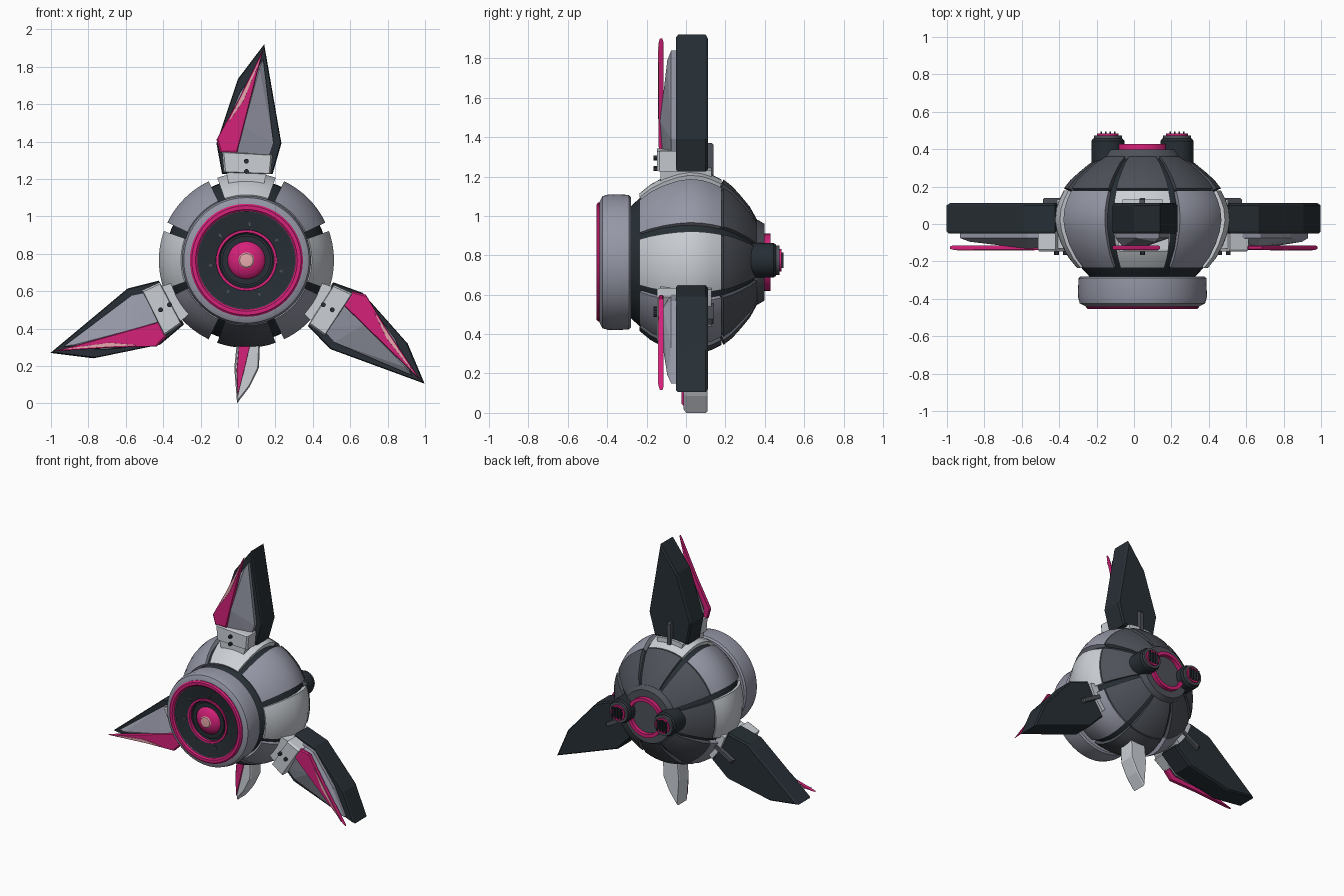
import bpy, bmesh, math
from mathutils import Matrix, Vector

if "Cube" in bpy.data.objects:
    bpy.data.objects.remove(bpy.data.objects["Cube"])

CENTRE = Vector((0.045, 0, 0.765))


def material(name, rgb):
    m = bpy.data.materials.new(name)
    m.diffuse_color = (*rgb, 1)
    m.use_nodes = True
    m.node_tree.nodes["Principled BSDF"].inputs["Base Color"].default_value = m.diffuse_color
    return m


BLACK = material("charcoal", (0.020, 0.028, 0.035))
GREY = material("slate_grey", (0.075, 0.083, 0.10))
LILAC = material("lilac_grey", (0.30, 0.31, 0.38))
LIGHT = material("light_grey", (0.60, 0.63, 0.67))
PINK = material("magenta", (0.66, 0.015, 0.19))
PALE = material("pale_pink", (0.80, 0.40, 0.42))


def finish(name, bm, mat, turn=0, smooth=False):
    """Turn counter-clockwise (seen from the front) about the body axis and link."""
    bmesh.ops.recalc_face_normals(bm, faces=bm.faces)
    bm.transform(Matrix.Rotation(math.radians(-turn), 4, 'Y'))
    me = bpy.data.meshes.new(name)
    bm.to_mesh(me)
    bm.free()
    ob = bpy.data.objects.new(name, me)
    ob.location = CENTRE
    me.materials.append(mat)
    bpy.context.collection.objects.link(ob)
    if smooth:
        bpy.ops.object.select_all(action='DESELECT')
        ob.select_set(True)
        bpy.context.view_layer.objects.active = ob
        bpy.ops.object.shade_smooth_by_angle(angle=math.radians(30))
    return ob


def lathe(name, profile, mat, a0=0, a1=360, steps=64, at=(0, 0), turn=0):
    """Revolve a closed (radius, y) profile around the y axis."""
    bm = bmesh.new()
    full = a1 - a0 >= 360
    rings = []
    for i in range(steps if full else steps + 1):
        a = math.radians(a0 + (a1 - a0) * i / steps)
        rings.append([bm.verts.new((at[0] + r * math.cos(a), y, at[1] + r * math.sin(a)))
                      for r, y in profile])
    n = len(profile)
    for i in range(steps):
        p, q = rings[i], rings[(i + 1) % len(rings)]
        for j in range(n):
            k = (j + 1) % n
            if profile[j][0] == 0 and profile[k][0] == 0:
                continue
            bm.faces.new((p[j], p[k], q[k], q[j]))
    if not full:
        bm.faces.new(rings[0])
        bm.faces.new(rings[-1])
    bmesh.ops.remove_doubles(bm, verts=bm.verts, dist=1e-5)
    return finish(name, bm, mat, turn, True)


def ring(name, r0, r1, y0, y1, mat, **kw):
    return lathe(name, [(r0, y0), (r1, y0), (r1, y1), (r0, y1)], mat, **kw)


def slab(name, outline, layers, mat, turn=0):
    """Stack an (x, z) outline at several (y, scale) layers."""
    bm = bmesh.new()
    mx = sum(p[0] for p in outline) / len(outline)
    mz = sum(p[1] for p in outline) / len(outline)
    loops = [[bm.verts.new((mx + (x - mx) * s - CENTRE.x, y, mz + (z - mz) * s - CENTRE.z))
              for x, z in outline] for y, s in layers]
    n = len(outline)
    for a, b in zip(loops, loops[1:]):
        for j in range(n):
            bm.faces.new((a[j], a[(j + 1) % n], b[(j + 1) % n], b[j]))
    bm.faces.new(loops[0])
    bm.faces.new(loops[-1])
    return finish(name, bm, mat, turn)


def hull(name, points, mat, turn=0):
    bm = bmesh.new()
    for p in points:
        bm.verts.new(Vector(p) - CENTRE)
    bmesh.ops.convex_hull(bm, input=bm.verts)
    return finish(name, bm, mat, turn)


def shell(profile, thick):
    """Close an open profile by an inner copy moved towards the body centre."""
    inner = [(r * (1 - thick / math.hypot(r, y)), y * (1 - thick / math.hypot(r, y)))
             for r, y in profile]
    return profile + inner[::-1]


# Dark core and the two bands of armour panels
lathe("core", [(0, -0.30), (0.27, -0.295), (0.335, -0.225), (0.40, -0.13), (0.432, -0.03),
               (0.435, 0.04), (0.42, 0.11), (0.385, 0.19), (0.33, 0.255), (0.26, 0.32),
               (0.18, 0.365), (0, 0.375)], BLACK)
FRONT = [(0.35, -0.235), (0.395, -0.18), (0.433, -0.11), (0.458, -0.04), (0.468, 0.02),
         (0.462, 0.08), (0.445, 0.13), (0.42, 0.18)]
BACK = [(0.42, 0.19), (0.385, 0.235), (0.335, 0.28), (0.28, 0.325), (0.19, 0.375)]
COLOURS = [LIGHT, LILAC, LIGHT, LILAC, LIGHT, LILAC, GREY, LILAC]
for i, mat in enumerate(COLOURS):
    a = i * 45
    lathe(f"side_panel_{i}", shell(FRONT, 0.06), mat, a - 19.5, a + 19.5, 10)
    lathe(f"rear_panel_{i}", shell(BACK, 0.04), GREY, a - 19.5, a + 19.5, 10)

# Eye housing, dish, lens
lathe("eye_housing", [(0, -0.28), (0.33, -0.28), (0.342, -0.29), (0.345, -0.39), (0.335, -0.425),
                      (0.305, -0.44), (0.26, -0.44), (0.26, -0.40), (0, -0.39)], LILAC, steps=80)
lathe("eye_outer_ring", [(0.262, -0.42), (0.302, -0.42), (0.302, -0.446), (0.292, -0.455),
                         (0.272, -0.455), (0.262, -0.446)], PINK, steps=80)
lathe("eye_dish", [(0, -0.38), (0.268, -0.38), (0.268, -0.435), (0.165, -0.42), (0.14, -0.40),
                   (0, -0.40)], BLACK)
ring("eye_inner_ring", 0.148, 0.163, -0.40, -0.428, PINK)
ring("eye_lens_collar", 0.10, 0.13, -0.39, -0.415, BLACK)
lathe("eye_lens", [(0, -0.39)] + [(0.107 * math.cos(t * math.pi / 16),
                                   -0.39 - 0.06 * math.sin(t * math.pi / 16))
                                  for t in range(8)] + [(0, -0.45)], PINK, steps=40)
lathe("eye_glint", [(0, -0.445), (0.045, -0.442), (0.036, -0.451), (0, -0.454)], PALE, steps=32)
for i in range(7):
    t = 188 + i * 360 / 7
    ring(f"eye_tick_{i}", 0.178, 0.202, -0.42, -0.431, GREY, a0=t - 1.6, a1=t + 1.6, steps=1)

# Rear cap and paired thrusters
lathe("rear_cap", [(0, 0.33), (0.215, 0.33), (0.215, 0.365), (0.195, 0.398), (0, 0.398)], GREY)
ring("rear_ring", 0.12, 0.145, 0.39, 0.428, PINK)
for side, sx in (("left", -0.185), ("right", 0.185)):
    at = (sx, 0.01)
    lathe(f"thruster_{side}", [(0, 0.24), (0.088, 0.24), (0.088, 0.445), (0.078, 0.458),
                               (0.05, 0.458), (0.05, 0.43), (0, 0.43)], BLACK, steps=32, at=at)
    ring(f"thruster_lip_{side}", 0.052, 0.075, 0.45, 0.474, GREY, steps=32, at=at)
    ring(f"thruster_ring_{side}", 0.045, 0.058, 0.44, 0.484, PINK, steps=32, at=at)
    for k in range(4):
        x = CENTRE.x + sx - 0.036 + 0.024 * k
        slab(f"thruster_vane_{side}_{k}",
             [(x - .004, .735), (x + .004, .735), (x + .004, .815), (x - .004, .815)],
             [(0.42, 1), (0.495, 1)], BLACK)

# Three wings, each the same assembly turned around the body
BLADE = [(0.14, 1.92), (0.0, 1.735), (-0.115, 1.39), (-0.085, 1.225), (0.185, 1.225), (0.232, 1.39)]
ARMOUR = [(0.135, 1.84), (0.01, 1.66), (-0.10, 1.41), (-0.08, 1.30), (0.16, 1.30), (0.19, 1.39)]
EDGE = [(0.138, 1.90), (0.0, 1.62), (-0.115, 1.41), (-0.095, 1.34), (-0.005, 1.34)]
GLINT = [(0.13, 1.865), (0.012, 1.63), (-0.06, 1.49), (0.03, 1.62)]
CLAMP = [(-0.085, 1.345), (-0.075, 1.235), (0.175, 1.225), (0.185, 1.33)]
for name, turn in (("top", 0), ("left", 120), ("right", -120)):
    slab(f"wing_blade_{name}", BLADE, [(-0.05, 0.97), (-0.04, 1), (0.10, 1), (0.112, 0.95)],
         BLACK, turn)
    hull(f"wing_armour_{name}", [(x, -0.045, z) for x, z in ARMOUR]
         + [(x, -0.075, z) for x, z in ARMOUR]
         + [(0.03, -0.132, 1.48), (0.0, -0.12, 1.33), (0.115, -0.095, 1.79),
            (-0.06, -0.12, 1.42)], LILAC, turn)
    slab(f"wing_edge_{name}", EDGE, [(-0.115, 0.96), (-0.12, 1), (-0.133, 1), (-0.14, 0.93)],
         PINK, turn)
    slab(f"wing_glint_{name}", GLINT, [(-0.138, 1), (-0.143, 0.97)], PALE, turn)
    slab(f"wing_clamp_{name}", CLAMP, [(-0.02, 1), (-0.135, 1), (-0.148, 0.93)], LIGHT, turn)
    ring(f"wing_bracket_{name}", 0.42, 0.478, -0.13, 0.13, LIGHT, a0=77, a1=103, steps=6, turn=turn)
    for k, z in enumerate((0.475, 0.53)):
        lathe(f"clamp_bolt_{name}_{k}", [(0, -0.13), (0.013, -0.13), (0.013, -0.165), (0, -0.165)],
              BLACK, steps=12, at=(0, z), turn=turn)
    slab(f"wing_spar_{name}", [(0.03, 1.18), (0.06, 1.18), (0.06, 1.37), (0.03, 1.37)],
         [(0.09, 1), (0.132, 1), (0.14, 0.9)], GREY, turn)

# Small lower fin with its coloured edge
FIN = [(-0.005, 0.0), (0.06, 0.085), (0.112, 0.19), (0.118, 0.34), (-0.005, 0.34), (-0.02, 0.19)]
slab("lower_fin", FIN, [(-0.012, 0.9), (0.0, 1), (0.10, 1), (0.11, 0.95)], LIGHT)
slab("lower_fin_edge", [(-0.003, 0.03), (0.035, 0.18), (0.07, 0.33), (0.005, 0.33), (-0.008, 0.18)],
     [(-0.005, 1), (-0.022, 0.92)], PINK)
